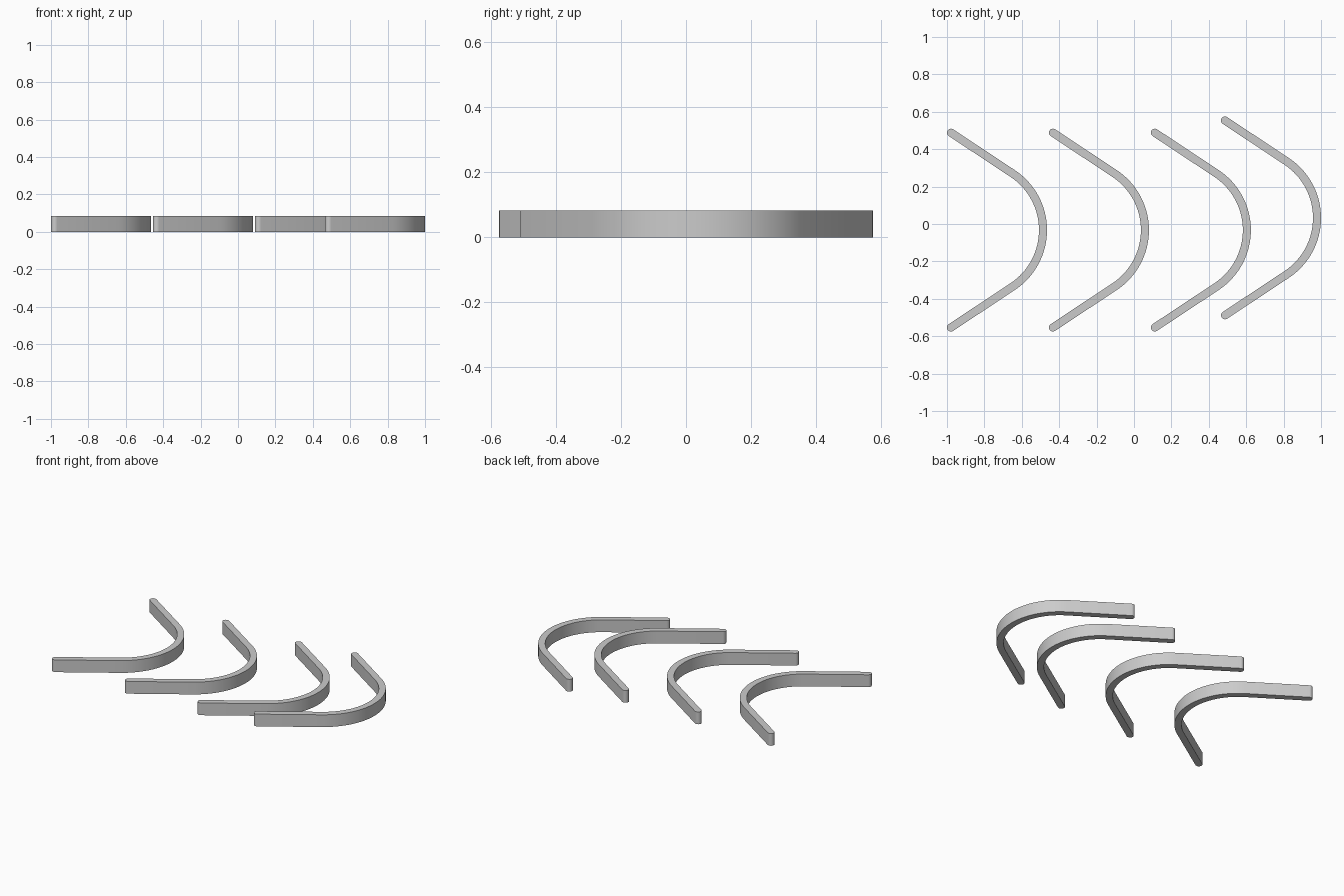
import bpy
import bmesh
from math import cos, sin, pi, radians

RADIUS, ARM, HALF_WIDTH, HEIGHT = 0.363, 0.395, 0.0215, 0.083
BEND = radians(56.5)

cube = bpy.data.objects.get("Cube")
if cube:
    bpy.data.objects.remove(cube, do_unlink=True)

grey = bpy.data.materials.new("plain grey")
grey.use_nodes = True
grey.diffuse_color = (0.6, 0.6, 0.6, 1)
grey.node_tree.nodes["Principled BSDF"].inputs["Base Color"].default_value = (0.6, 0.6, 0.6, 1)


def arc(cx, cy, radius, start, end, steps):
    """Points along a circular arc."""
    angles = [start + (end - start) * i / steps for i in range(steps + 1)]
    return [(cx + radius * cos(a), cy + radius * sin(a)) for a in angles]


def chevron_outline():
    """Curved nose, two straight arms and rounded arm tips."""
    tip_x = RADIUS * cos(BEND) - ARM * sin(BEND)
    tip_y = RADIUS * sin(BEND) + ARM * cos(BEND)
    return (arc(0, 0, RADIUS + HALF_WIDTH, -BEND, BEND, 32)
            + arc(tip_x, tip_y, HALF_WIDTH, BEND, BEND + pi, 10)
            + arc(0, 0, RADIUS - HALF_WIDTH, BEND, -BEND, 32)
            + arc(tip_x, -tip_y, HALF_WIDTH, pi - BEND, 2 * pi - BEND, 10))


def add_chevron(name, nose_x, y):
    bm = bmesh.new()
    base = bm.faces.new([bm.verts.new((px, py, 0)) for px, py in chevron_outline()])
    # Keep the base and raise a copy of it to form the walls and top
    raised = bmesh.ops.extrude_face_region(bm, geom=[base], use_keep_orig=True)
    top = [v for v in raised["geom"] if isinstance(v, bmesh.types.BMVert)]
    bmesh.ops.translate(bm, verts=top, vec=(0, 0, HEIGHT))
    bmesh.ops.recalc_face_normals(bm, faces=bm.faces)
    mesh = bpy.data.meshes.new(name)
    bm.to_mesh(mesh)
    bm.free()
    mesh.materials.append(grey)
    obj = bpy.data.objects.new(name, mesh)
    obj.location = (nose_x - RADIUS - HALF_WIDTH, y, 0)
    bpy.context.collection.objects.link(obj)
    bpy.ops.object.select_all(action="DESELECT")
    obj.select_set(True)
    bpy.context.view_layer.objects.active = obj
    bpy.ops.object.shade_smooth_by_angle(angle=radians(30))


# Three evenly spaced chevrons, and a last one set closer and further back
for i in range(3):
    add_chevron(f"chevron_{i + 1}", -0.465 + 0.545 * i, -0.0325)
add_chevron("chevron_4", 1.0, 0.0325)
